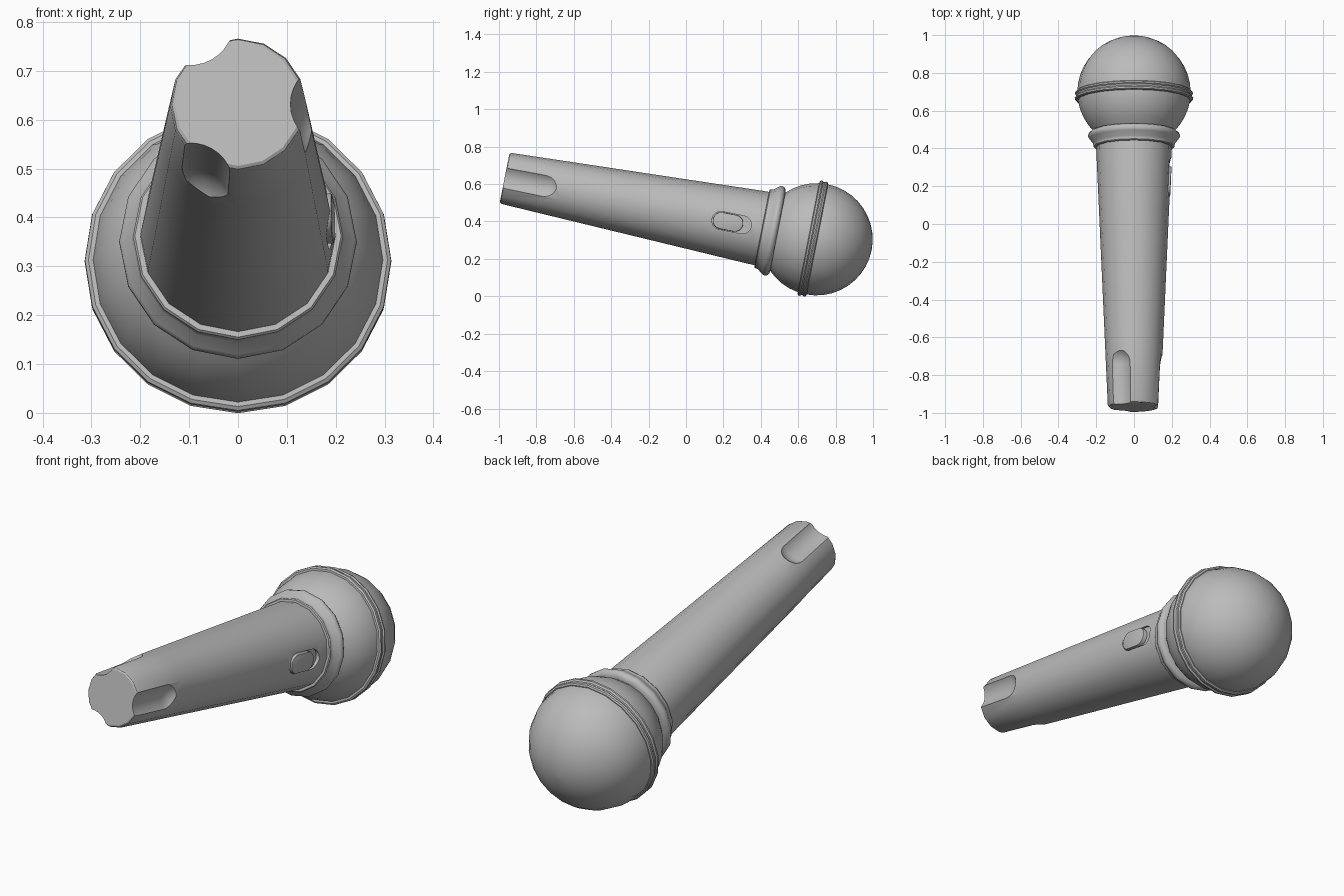
import bpy, bmesh, math
from mathutils import Matrix

cube = bpy.data.objects.get("Cube")
if cube:
    bpy.data.objects.remove(cube, do_unlink=True)

grey = bpy.data.materials.new("plain_grey")
grey.use_nodes = True
grey.diffuse_color = (0.5, 0.5, 0.5, 1)
grey.node_tree.nodes["Principled BSDF"].inputs["Base Color"].default_value = (0.5, 0.5, 0.5, 1)

# Parts are built along local z from the tail, then tilted into place
TILT = Matrix.Translation((0, -0.97, 0.632)) @ Matrix.Rotation(-math.radians(101.1), 4, 'X')
TAPER = 0.0446


def finish(bm, name):
    bmesh.ops.recalc_face_normals(bm, faces=bm.faces)
    bm.transform(TILT)
    mesh = bpy.data.meshes.new(name)
    bm.to_mesh(mesh)
    bm.free()
    mesh.materials.append(grey)
    obj = bpy.data.objects.new(name, mesh)
    bpy.context.collection.objects.link(obj)
    return obj


def activate(obj):
    bpy.ops.object.select_all(action='DESELECT')
    obj.select_set(True)
    bpy.context.view_layer.objects.active = obj


def smooth(obj, angle=32):
    activate(obj)
    bpy.ops.object.shade_smooth_by_angle(angle=math.radians(angle))


def cut(obj, cutter):
    activate(obj)
    mod = obj.modifiers.new("cut", 'BOOLEAN')
    mod.operation = 'DIFFERENCE'
    mod.solver = 'EXACT'
    mod.object = cutter
    bpy.ops.object.modifier_apply(modifier=mod.name)
    bpy.data.objects.remove(cutter, do_unlink=True)


def lathe(name, profile, sides):
    """Closed turned solid from (height, radius) pairs."""
    bm = bmesh.new()
    rings = []
    for z, r in profile:
        rings.append([bm.verts.new((r * math.cos(2 * math.pi * i / sides),
                                    r * math.sin(2 * math.pi * i / sides), z))
                      for i in range(sides)])
    for low, high in zip(rings, rings[1:]):
        for i in range(sides):
            j = (i + 1) % sides
            bm.faces.new((low[i], low[j], high[j], high[i]))
    for ring in (rings[0], rings[-1]):
        bm.faces.new(ring)
    return finish(bm, name)


def pill(name, start, end, half_width, x_low, x_high, bevel=0):
    """Stadium-shaped plate on the +x side, following the handle taper."""
    bm = bmesh.new()
    steps = 8
    outline = []
    for centre, base in ((end - half_width, 0), (start + half_width, math.pi)):
        for i in range(steps + 1):
            a = base + math.pi * i / steps
            outline.append((half_width * math.cos(a), centre + half_width * math.sin(a)))
    face = bm.faces.new([bm.verts.new((x_low + TAPER * (z - 1.24), y, z)) for y, z in outline])
    top = bmesh.ops.extrude_face_region(bm, geom=[face])["geom"]
    bmesh.ops.translate(bm, vec=(x_high - x_low, 0, 0),
                        verts=[g for g in top if isinstance(g, bmesh.types.BMVert)])
    if bevel:
        rim = [e for g in top if isinstance(g, bmesh.types.BMFace) for e in g.edges]
        bmesh.ops.bevel(bm, geom=rim, offset=bevel, segments=2, profile=0.5, affect='EDGES')
    return finish(bm, name)


def scoop(angle):
    """Long capsule that carves one tail groove."""
    bm = bmesh.new()
    bmesh.ops.create_uvsphere(bm, u_segments=32, v_segments=16, radius=0.089)
    for v in bm.verts:
        v.co.z += 0.215 if v.co.z > -0.001 else -0.05
        v.co.x += 0.195 + TAPER * v.co.z
    bm.transform(Matrix.Rotation(angle, 4, 'Z'))
    return finish(bm, "groove_cutter")


# Tapered handle with three tail grooves and a switch recess
handle = lathe("handle", [(0, 0.129), (0.004, 0.135), (0.014, 0.139), (0.33, 0.153),
                          (1.1, 0.187), (1.37, 0.199), (1.42, 0.2)], 16)
for k in range(3):
    cut(handle, scoop(2 * math.pi * k / 3))
cut(handle, pill("recess_cutter", 1.13, 1.345, 0.048, 0.174, 0.25))
smooth(handle)

# Sliding switch
smooth(pill("switch", 1.135, 1.3, 0.045, 0.165, 0.196, 0.005))

# Stepped collar between handle and head
smooth(lathe("collar", [(1.402, 0.195), (1.402, 0.211), (1.407, 0.215), (1.416, 0.215),
                        (1.424, 0.218), (1.45, 0.238), (1.458, 0.243), (1.47, 0.243),
                        (1.48, 0.238), (1.488, 0.225), (1.49, 0.2)], 16))

# Round head
ball = [(1.7 - 0.3 * math.cos(math.pi * i / 20), 0.3 * math.sin(math.pi * i / 20))
        for i in range(5, 20)]
smooth(lathe("head", ball + [(2.0, 0.004)], 20))

# Double-ridged band round the head
smooth(lathe("head_band", [(1.656, 0.28), (1.656, 0.306), (1.661, 0.313), (1.67, 0.314),
                           (1.677, 0.308), (1.685, 0.308), (1.691, 0.313), (1.699, 0.311),
                           (1.704, 0.304), (1.704, 0.28)], 20))
